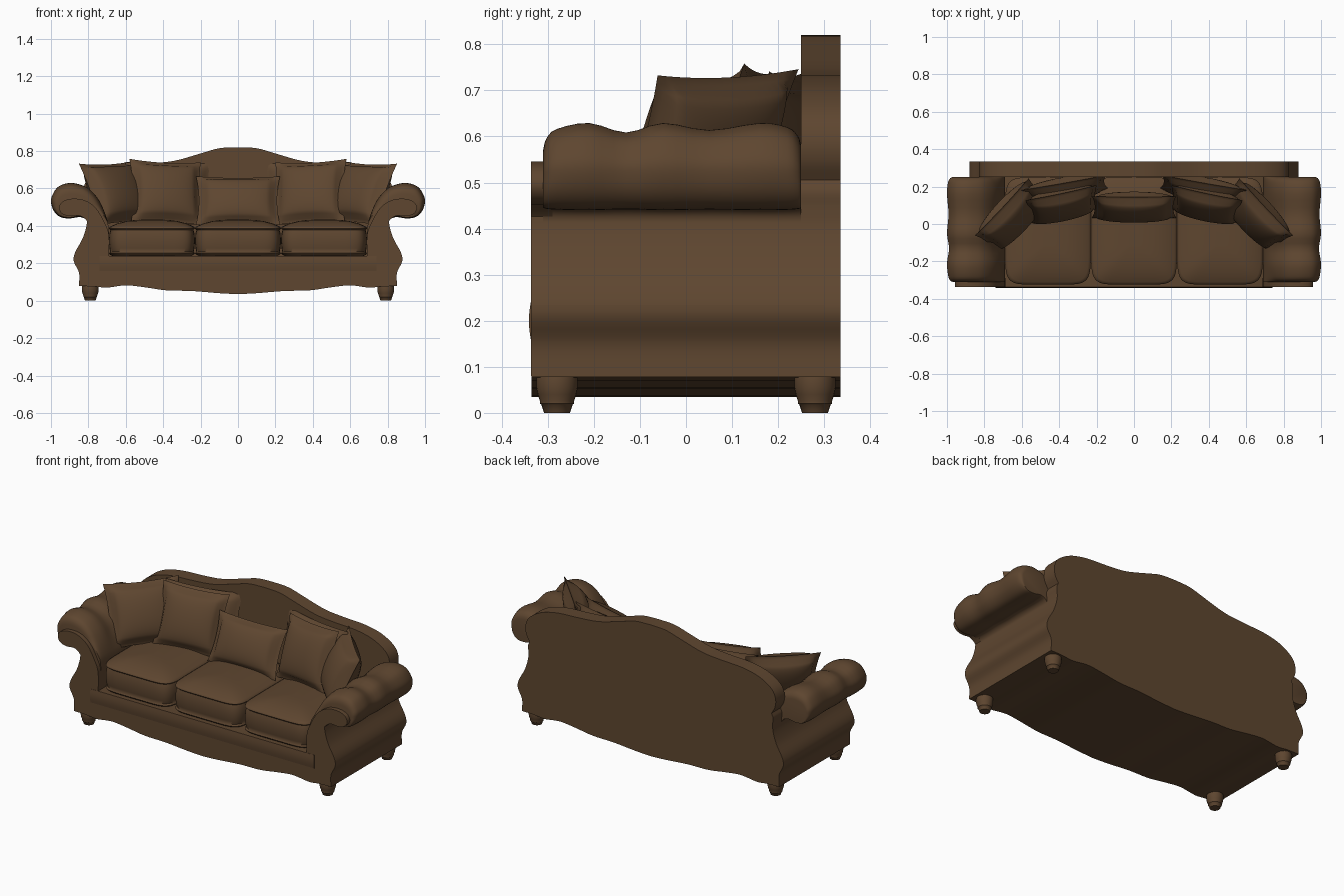
import bpy, bmesh, math
from mathutils import Matrix, Vector

if "Cube" in bpy.data.objects:
    bpy.data.objects.remove(bpy.data.objects["Cube"], do_unlink=True)

# Single upholstery colour
COLOUR = (0.112, 0.061, 0.029, 1)
leather = bpy.data.materials.new("brown leather")
leather.use_nodes = True
leather.diffuse_color = COLOUR
leather.node_tree.nodes["Principled BSDF"].inputs["Base Color"].default_value = COLOUR
leather.node_tree.nodes["Principled BSDF"].inputs["Roughness"].default_value = 0.6


def finish(name, bm, angle=40):
    bmesh.ops.recalc_face_normals(bm, faces=bm.faces)
    mesh = bpy.data.meshes.new(name)
    bm.to_mesh(mesh)
    bm.free()
    mesh.materials.append(leather)
    ob = bpy.data.objects.new(name, mesh)
    bpy.context.collection.objects.link(ob)
    bpy.ops.object.select_all(action='DESELECT')
    ob.select_set(True)
    bpy.context.view_layer.objects.active = ob
    bpy.ops.object.shade_smooth_by_angle(angle=math.radians(angle))


def spline(points, steps=4):
    """Smooth open curve through 2D points."""
    p = [Vector(q) for q in points]
    p = [2 * p[0] - p[1]] + p + [2 * p[-1] - p[-2]]
    out = []
    for a, b, c, d in zip(p, p[1:], p[2:], p[3:]):
        for i in range(steps):
            t = i / steps
            out.append(0.5 * (2 * b + (c - a) * t + (2 * a - 5 * b + 4 * c - d) * t ** 2
                              + (3 * b - a - 3 * c + d) * t ** 3))
    return out + [p[-2]]


def loft(name, rings, angle=40):
    """Skin closed rings of 3D points and cap both ends."""
    bm = bmesh.new()
    loops = [[bm.verts.new(co) for co in ring] for ring in rings]
    n = len(loops[0])
    for lo, hi in zip(loops, loops[1:]):
        for i in range(n):
            j = (i + 1) % n
            bm.faces.new((lo[i], lo[j], hi[j], hi[i]))
    bm.faces.new(loops[0])
    bm.faces.new(loops[-1])
    finish(name, bm, angle)


def extrude(name, outline, y0, y1):
    """Extrude an x-z outline along y."""
    loft(name, [[(x, y, z) for x, z in outline] for y in (y0, y1)])


def both_sides(half):
    """Complete a half outline that runs from x = 0 back to x = 0."""
    return half + [Vector((-x, z)) for x, z in reversed(half) if x > 1e-4]


# Shared outlines: wavy skirt and curved outer side
skirt = spline([(0, .035), (.1, .04), (.25, .052), (.38, .055), (.5, .072),
                (.6, .082), (.7, .07), (.77, .076), (.85, .078)])
side = spline([(.85, .08), (.85, .15), (.878, .21), (.87, .26), (.832, .33), (.81, .4), (.808, .45)])
lower_side = [p for p in side if p.y < .24]

# Base with the wavy skirt
base_half = skirt + lower_side[1:] + [Vector((.87, .24)), Vector((0, .24))]
extrude("base", both_sides(base_half), -.335, .3)

# Camelback panel with a notch under its rounded shoulders
neck = spline([(.808, .45), (.81, .48), (.8, .505)])
crest = spline([(.8, .505), (.822, .545), (.828, .59), (.812, .637), (.77, .675), (.7, .708),
                (.6, .728), (.47, .735), (.34, .748), (.2, .787), (.1, .815), (0, .82)])
extrude("back_panel", both_sides(skirt + side[1:] + neck[1:] + crest[1:]), .25, .335)

# Front rail moulding
rail = [(-.337 - .004 * math.sin(math.pi * i / 8), .16 + .08 * i / 8) for i in range(9)]
loft("front_rail", [[(x, y, z) for y, z in rail + [(-.3, .24), (-.3, .16)]] for x in (-.74, .74)])

# Rolled arms: one comma outline swelling into three lobes along the depth
roll = spline([(.69, .22), (.69, .37), (.705, .45), (.745, .54), (.80, .6), (.86, .625),
               (.91, .628), (.96, .61), (.99, .57), (1, .53), (.985, .48), (.95, .447),
               (.9, .44), (.85, .447), (.82, .44)])
scroll = spline([(.69, .22), (.69, .35), (.715, .42), (.76, .495), (.82, .537), (.89, .545),
                 (.94, .528), (.957, .495), (.94, .465), (.9, .452), (.85, .455), (.82, .44)])
outer = [p for p in reversed(side) if p.y < .43]
swell = spline([(-.31, .55), (-.303, .74), (-.28, .9), (-.21, 1), (-.13, .84), (-.05, 1),
                (.05, .88), (.16, 1), (.22, .93), (.243, .78), (.25, .62)], 3)


def swollen(p, s):
    k = max(0, min(1, (p.y - .42) / .1))
    return (p.x + (.88 - p.x) * (1 - s) * .6 * k, p.y + (.5 - p.y) * (1 - s) * k)


for sx, tag in ((1, "left"), (-1, "right")):
    rings = []
    for y, s in swell:
        ring = [swollen(p, s) for p in roll] + [tuple(p) for p in outer]
        rings.append([(sx * x, y, z) for x, z in ring])
    loft("arm_" + tag, rings, 50)
    extrude("arm_front_" + tag, [(sx * x, z) for x, z in scroll + outer], -.336, -.29)

    # Turned feet
    for fy, end in ((-.28, "front"), (.28, "back")):
        turned = [(.028, 0), (.034, .018), (.037, .02), (.037, .026), (.042, .04),
                  (.045, .055), (.045, .075), (.04, .1)]
        loft(f"foot_{end}_{tag}", [[(sx * .79 + r * math.cos(a), fy + r * math.sin(a), z)
             for a in [math.tau * i / 24 for i in range(24)]] for r, z in turned])


# Seat cushions with piped edges and a crowned top
def seat(name, cx):
    layers = [(.238, .02), (.246, .004), (.254, -.002), (.262, .005), (.28, .001), (.32, -.002),
              (.36, .001), (.378, .006), (.386, -.002), (.394, .001), (.4, .012), (.414, .045),
              (.425, .09), (.432, .14), (.434, .2)]
    rings = []
    for z, inset in layers:
        ring = []
        for i in range(64):
            a = math.tau * i / 64
            c, s = math.cos(a), math.sin(a)
            x = math.copysign(abs(c) ** .3, c) * (.228 - inset)
            y = math.copysign(abs(s) ** .3, s) * (.285 - inset)
            ring.append((cx + x, y - .037, z))
        rings.append(ring)
    loft(name, rings, 60)


for cx, tag in ((-.46, "right"), (0, "middle"), (.46, "left")):
    seat("seat_cushion_" + tag, cx)


# Throw pillows: pinched corners, puffed faces and a flat flange
def pillow(name, centre, w, h, t, yaw, tilt, spin=0):
    n = 20
    bm = bmesh.new()
    pose = (Matrix.Translation(centre) @ Matrix.Rotation(math.radians(yaw), 4, 'Z')
            @ Matrix.Rotation(math.radians(-tilt), 4, 'X') @ Matrix.Rotation(math.radians(spin), 4, 'Y'))
    for face in (-1, 1):
        grid = []
        for i in range(n + 1):
            u = 2 * i / n - 1
            row = []
            for j in range(n + 1):
                v = 2 * j / n - 1
                x = u * w / 2 * (1 - .07 * (1 - v * v) * abs(u))
                z = v * h / 2 * (1 - .07 * (1 - u * u) * abs(v))
                e = max(abs(u), abs(v))
                if e > .85:
                    puff = .008 if e < .99 else 0
                else:
                    puff = .006 + t / 2 * ((1 - (u / .9) ** 2) * (1 - (v / .9) ** 2)) ** .38
                row.append(bm.verts.new(pose @ Vector((x, face * puff, z))))
            grid.append(row)
        for i in range(n):
            for j in range(n):
                bm.faces.new((grid[i][j], grid[i + 1][j], grid[i + 1][j + 1], grid[i][j + 1]))
    bmesh.ops.remove_doubles(bm, verts=bm.verts, dist=1e-5)
    finish(name, bm, 50)


pillow("middle_pillow", (0, .09, .535), .45, .285, .12, 0, 24)
for sx, tag in ((1, "left"), (-1, "right")):
    pillow("side_pillow_" + tag, (sx * .385, .105, .58), .39, .36, .13, -sx * 13, 20, -sx * 3)
    pillow("corner_pillow_" + tag, (sx * .65, .045, .575), .42, .36, .15, -sx * 46, 24, sx * 2)
    pillow("back_pillow_" + tag, (sx * .37, .185, .57), .46, .35, .1, -sx * 10, 12)
